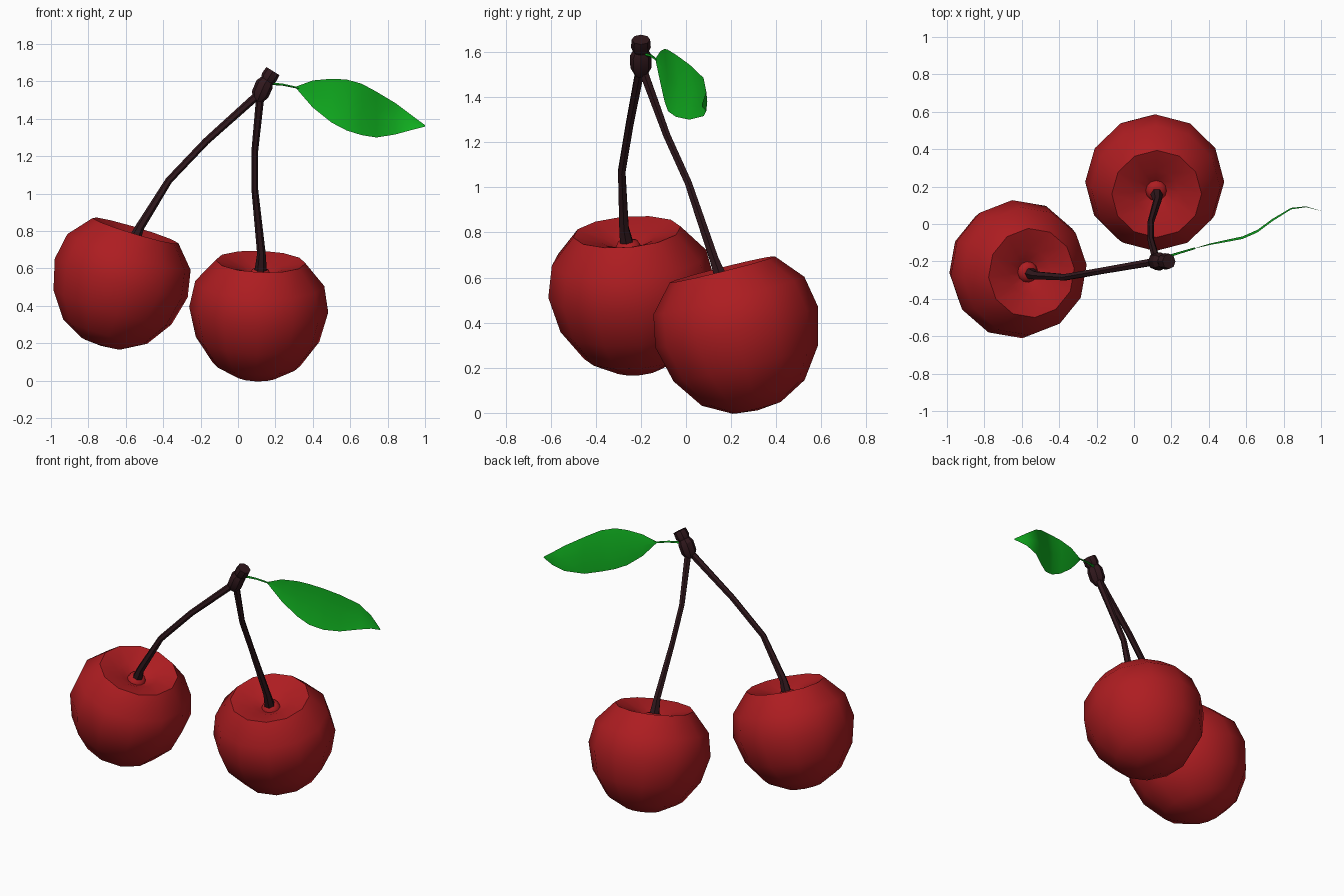
import bpy, bmesh, math
from mathutils import Vector

if "Cube" in bpy.data.objects:
    bpy.data.objects.remove(bpy.data.objects["Cube"])


def material(name, rgb):
    m = bpy.data.materials.new(name)
    m.diffuse_color = (*rgb, 1)
    m.use_nodes = True
    m.node_tree.nodes["Principled BSDF"].inputs["Base Color"].default_value = m.diffuse_color
    return m


RED = material("cherry_red", (0.42, 0.012, 0.015))
BROWN = material("stem_brown", (0.03, 0.009, 0.012))
GREEN = material("leaf_green", (0.006, 0.48, 0.016))


def finish(name, bm, mat, angle=None, recalc=True):
    if recalc:
        bmesh.ops.recalc_face_normals(bm, faces=bm.faces)
    me = bpy.data.meshes.new(name)
    bm.to_mesh(me)
    bm.free()
    me.materials.append(mat)
    ob = bpy.data.objects.new(name, me)
    bpy.context.collection.objects.link(ob)
    bpy.ops.object.select_all(action='DESELECT')
    ob.select_set(True)
    bpy.context.view_layer.objects.active = ob
    if angle:
        bpy.ops.object.shade_smooth_by_angle(angle=math.radians(angle))
    return ob


def skin(bm, rings):
    # Bridge closed rings of equal size and cap both ends
    n = len(rings[0])
    for a, b in zip(rings, rings[1:]):
        for i in range(n):
            j = (i + 1) % n
            bm.faces.new((a[i], a[j], b[j], b[i]))
    bm.faces.new(rings[0][::-1])
    bm.faces.new(rings[-1])


def ring(bm, centre, axis, radius, sides, phase=0):
    axis = axis.normalized()
    u = Vector((0, 1, 0)).cross(axis).normalized()
    v = axis.cross(u)
    return [bm.verts.new(centre + radius * (math.cos(t) * u + math.sin(t) * v))
            for t in (phase + math.tau * i / sides for i in range(sides))]


def tube(name, path, mat, sides=6, angle=40):
    # path: (x, y, z, radius)
    bm = bmesh.new()
    pts = [Vector(p[:3]) for p in path]
    rings = []
    for i, p in enumerate(pts):
        axis = pts[min(i + 1, len(pts) - 1)] - pts[max(i - 1, 0)]
        rings.append(ring(bm, p, axis, path[i][3], sides))
    skin(bm, rings)
    return finish(name, bm, mat, angle)


# Cherry profile (radius, height), bottom to dimple and stem collar
PROFILE = [(0.11, -0.348), (0.235, -0.28), (0.33, -0.145), (0.372, 0.02),
           (0.345, 0.165), (0.24, 0.285), (0.12, 0.25), (0.056, 0.215),
           (0.045, 0.24), (0.02, 0.245)]


def cherry(name, centre, axis, phase):
    bm = bmesh.new()
    axis = Vector(axis).normalized()
    c = Vector(centre)
    rings = [ring(bm, c + h * axis, axis, r, 12, phase) for r, h in PROFILE]
    skin(bm, rings)
    # rounded bottom point
    bottom = [f for f in bm.faces if len(f.verts) == 12
              and (f.calc_center_median() - c).dot(axis) < 0]
    pole = bmesh.ops.poke(bm, faces=bottom)["verts"][0]
    pole.co = c - 0.36 * axis
    return finish(name, bm, RED, 60)


cherry("left_cherry", (-0.63, -0.24, 0.53), (0.3, -0.08, 1), 0.1)
cherry("right_cherry", (0.11, 0.23, 0.36), (0.04, -0.25, 1), 0.0)

# Stems
tube("left_stem", [(-0.565, -0.26, 0.73, 0.036), (-0.525, -0.275, 0.82, 0.024),
                   (-0.37, -0.285, 1.07, 0.019), (-0.17, -0.25, 1.28, 0.019),
                   (0.12, -0.20, 1.54, 0.022)], BROWN)
tube("right_stem", [(0.12, 0.17, 0.56, 0.036), (0.125, 0.125, 0.68, 0.023),
                    (0.09, 0.01, 1.02, 0.018), (0.09, -0.085, 1.23, 0.018),
                    (0.12, -0.195, 1.53, 0.022)], BROWN)

# Woody node joining the stems
tube("stem_node", [(0.105, -0.20, 1.495, 0.026), (0.118, -0.20, 1.53, 0.047),
                   (0.142, -0.20, 1.585, 0.048), (0.155, -0.20, 1.605, 0.036),
                   (0.165, -0.20, 1.62, 0.044), (0.187, -0.20, 1.655, 0.041)],
     BROWN, 8, 30)

# Leaf stalk
tube("leaf_stalk", [(0.16, -0.18, 1.59, 0.008), (0.24, -0.155, 1.583, 0.006),
                    (0.325, -0.13, 1.565, 0.005)], GREEN, 5)

# Leaf blade: (x, y, upper z, lower z) across a wavy ribbon
ROWS = [(0.31, -0.135, 1.572, 1.564), (0.40, -0.113, 1.605, 1.46),
        (0.50, -0.095, 1.614, 1.38), (0.58, -0.08, 1.61, 1.338),
        (0.66, -0.045, 1.588, 1.313), (0.74, 0.015, 1.545, 1.30),
        (0.84, 0.078, 1.485, 1.316), (0.92, 0.09, 1.425, 1.338),
        (1.0, 0.07, 1.366, 1.358)]
bm = bmesh.new()
rows = []
for x, y, top, low in ROWS:
    fold = 0.05 * (top - low)
    rows.append([bm.verts.new((x, y, low)),
                 bm.verts.new((x, y + fold, (top + low) / 2)),
                 bm.verts.new((x, y, top))])
for a, b in zip(rows, rows[1:]):
    for k in range(2):
        bm.faces.new((a[k], b[k], b[k + 1], a[k + 1]))
finish("leaf", bm, GREEN, 60, recalc=False)
